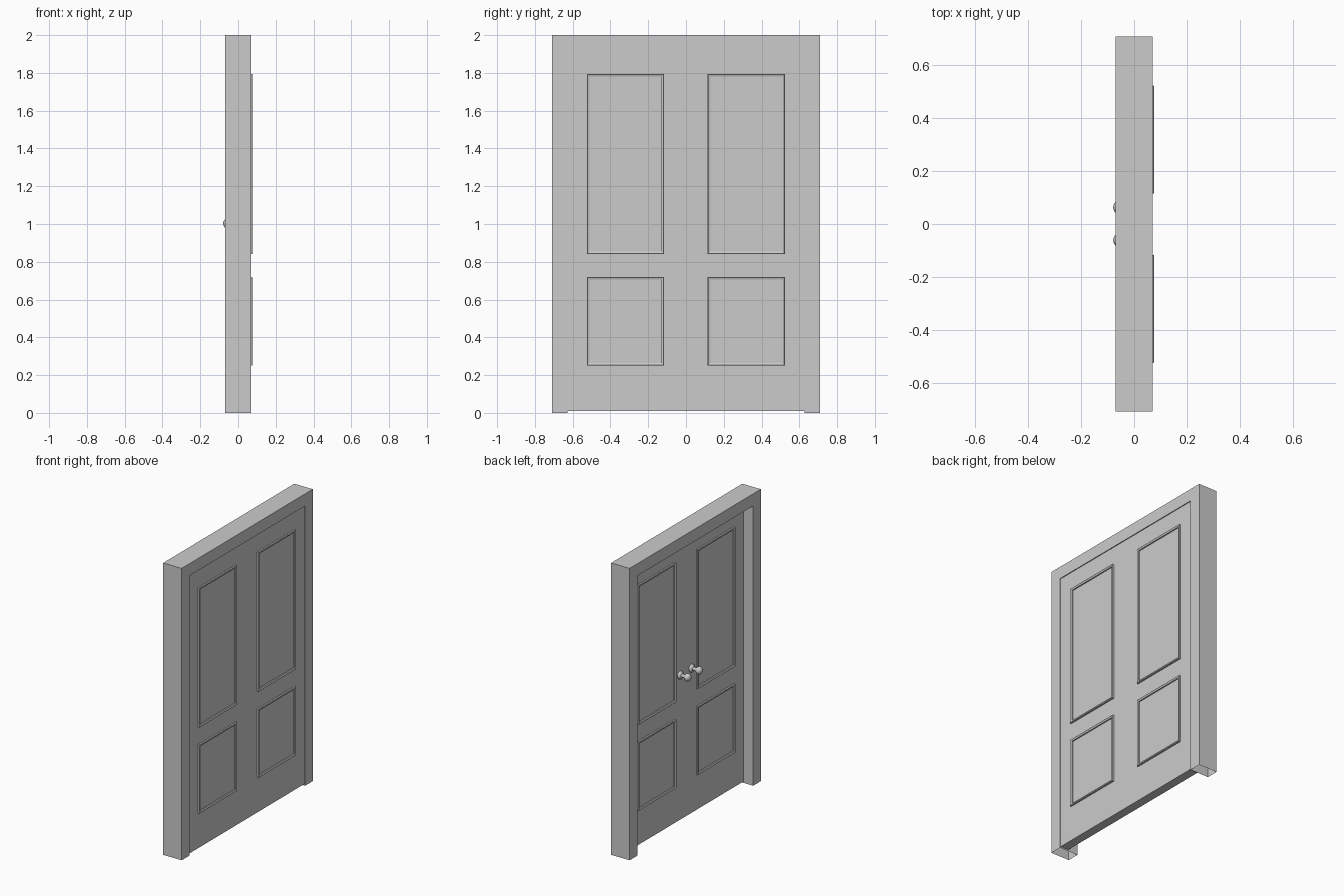
import bpy, bmesh, math
from mathutils import Matrix

if "Cube" in bpy.data.objects:
    bpy.data.objects.remove(bpy.data.objects["Cube"])

def finish(bm, name):
    bmesh.ops.recalc_face_normals(bm, faces=bm.faces)
    me = bpy.data.meshes.new(name)
    bm.to_mesh(me)
    bm.free()
    ob = bpy.data.objects.new(name, me)
    bpy.context.collection.objects.link(ob)
    return ob

def box(name, x, y, z):
    bm = bmesh.new()
    bmesh.ops.create_cube(bm, size=1)
    for v in bm.verts:
        v.co = [r[0] + (c + 0.5) * (r[1] - r[0]) for c, r in zip(v.co, (x, y, z))]
    return finish(bm, name)

# door frame: U-shaped outline extruded through the wall depth, open underneath
W, D, IW, IH = 0.71, 0.07, 0.627, 1.917
outline = [(-W, 0), (-W, 2), (W, 2), (W, 0), (IW, 0), (IW, IH), (-IW, IH), (-IW, 0)]
bm = bmesh.new()
face = bm.faces.new([bm.verts.new((-D, y, z)) for y, z in outline])
ext = bmesh.ops.extrude_face_region(bm, geom=[face], use_keep_orig=True)
bmesh.ops.translate(bm, vec=(2 * D, 0, 0),
                    verts=[g for g in ext["geom"] if isinstance(g, bmesh.types.BMVert)])
bmesh.ops.recalc_face_normals(bm, faces=bm.faces)
bmesh.ops.delete(bm, geom=[f for f in bm.faces if f.calc_center_median().z < 1e-4], context='FACES_ONLY')
finish(bm, "door_frame")

# door slab
X0, X1 = 0.003, 0.064
box("door_slab", (X0, X1), (-IW, IW), (0.01, IH))

# mouldings: a small bevelled profile swept round each panel
def moulding(name, y0, y1, z0, z1, x, out):
    profile = [(0, 0), (0, 0.010), (0.003, 0.012), (0.014, 0.008), (0.014, 0)]
    bm = bmesh.new()
    rings = []
    for i, h in profile:
        rings.append([bm.verts.new((x + out * h, y, z)) for y, z in
                      ((y0 + i, z0 + i), (y1 - i, z0 + i), (y1 - i, z1 - i), (y0 + i, z1 - i))])
    for a, b in zip(rings, rings[1:]):
        for k in range(4):
            n = (k + 1) % 4
            bm.faces.new((a[k], a[n], b[n], b[k]))
    return finish(bm, name)

for side, x, out in (("front", X1, 1), ("back", X0, -1)):
    for row, z0, z1 in (("upper", 0.84, 1.795), ("lower", 0.25, 0.72)):
        for hand, y0 in (("left", -0.525), ("right", 0.115)):
            moulding(f"{side}_{row}_{hand}_moulding", y0, y0 + 0.408, z0, z1, x, out)

# knobs: lathe profile (distance from door, radius)
profile = [(0, 0.026), (0.008, 0.026), (0.014, 0.022), (0.018, 0.012), (0.036, 0.011),
           (0.044, 0.017), (0.052, 0.024), (0.062, 0.026), (0.072, 0.022), (0.079, 0.013), (0.082, 0)]
for hand, y in (("left", 0.063), ("right", -0.061)):
    bm = bmesh.new()
    vs = [bm.verts.new((X0 - d, 0, r)) for d, r in profile]
    es = [bm.edges.new(p) for p in zip(vs, vs[1:])]
    bmesh.ops.spin(bm, geom=vs + es, axis=(1, 0, 0), cent=(0, 0, 0), angle=2 * math.pi, steps=24)
    bmesh.ops.remove_doubles(bm, verts=bm.verts, dist=1e-5)
    bmesh.ops.transform(bm, matrix=Matrix.Translation((0, y, 1.003)), verts=bm.verts)
    ob = finish(bm, f"{hand}_knob")
    bpy.ops.object.select_all(action='DESELECT')
    ob.select_set(True)
    bpy.context.view_layer.objects.active = ob
    bpy.ops.object.shade_smooth_by_angle(angle=math.radians(40))
